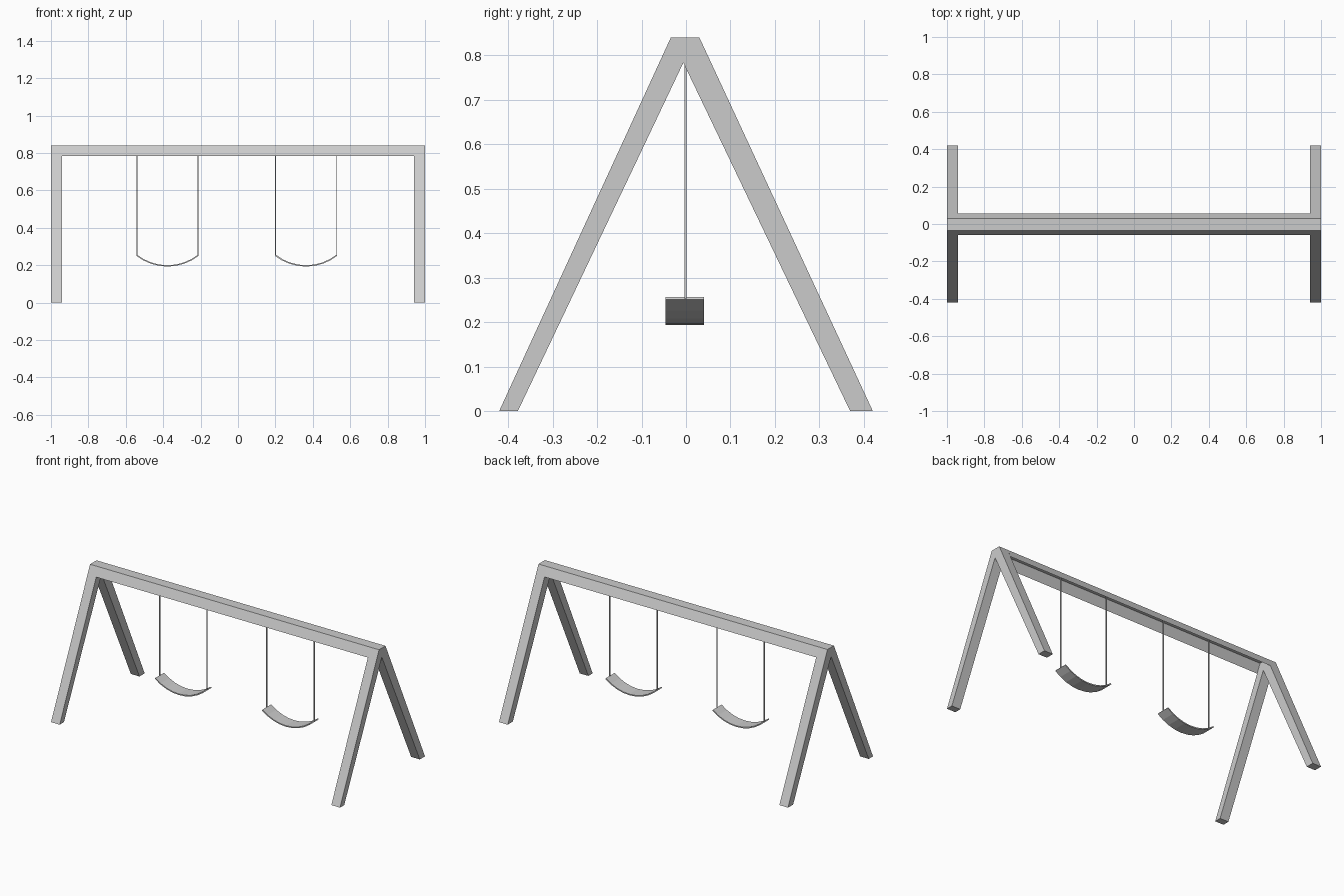
import bpy, math

if "Cube" in bpy.data.objects:
    bpy.data.objects.remove(bpy.data.objects["Cube"])


def make_object(name, verts, faces):
    mesh = bpy.data.meshes.new(name)
    mesh.from_pydata(verts, [], faces)
    mesh.update()
    obj = bpy.data.objects.new(name, mesh)
    bpy.context.collection.objects.link(obj)
    return obj


def prism(name, near, far):
    """Closed solid between two matching outlines."""
    n = len(near)
    sides = [(i, (i + 1) % n, n + (i + 1) % n, n + i) for i in range(n)]
    return make_object(name, near + far,
                       [tuple(reversed(range(n))), tuple(range(n, 2 * n))] + sides)


# A-shaped end frames
A_PROFILE = [(-0.42, 0), (-0.378, 0), (-0.006, 0.783), (0.369, 0),
             (0.42, 0), (0.03, 0.84), (-0.034, 0.84)]
for side, x0, x1 in (("left", -1.0, -0.94), ("right", 0.94, 1.0)):
    prism(side + "_leg_frame",
          [(x0, y, z) for y, z in A_PROFILE],
          [(x1, y, z) for y, z in A_PROFILE])

# Top beam: sloped channel, open underneath
BEAM = [(-0.059, 0.785), (-0.034, 0.84), (0.03, 0.84), (0.056, 0.785)]
make_object("top_beam",
            [(x, y, z) for x in (-0.94, 0.94) for y, z in BEAM],
            [(i, i + 4, i + 5, i + 1) for i in range(3)])

# Swings: sagging seat and two ropes each
HALF, SAG, THICK, SEGMENTS = 0.167, 0.058, 0.007, 8
RADIUS = (HALF ** 2 + SAG ** 2) / (2 * SAG)
SPAN = math.asin(HALF / RADIUS)


def arc(cx, radius):
    angles = [SPAN * (2 * i / SEGMENTS - 1) for i in range(SEGMENTS + 1)]
    return [(cx + radius * math.sin(a), 0.193 + RADIUS - radius * math.cos(a))
            for a in angles]


for side, cx in (("left", -0.377), ("right", 0.364)):
    outline = arc(cx, RADIUS) + arc(cx, RADIUS - THICK)[::-1]
    prism(side + "_seat",
          [(x, -0.046, z) for x, z in outline],
          [(x, 0.040, z) for x, z in outline])
    for end, sign in (("left", -1), ("right", 1)):
        x, r = cx + sign * 0.164, 0.0025
        ring = [(-r, -r), (r, -r), (r, r), (-r, r)]
        prism(f"{side}_swing_{end}_rope",
              [(x + dx, dy - 0.001, 0.253) for dx, dy in ring],
              [(x + dx, dy - 0.001, 0.84) for dx, dy in ring])
